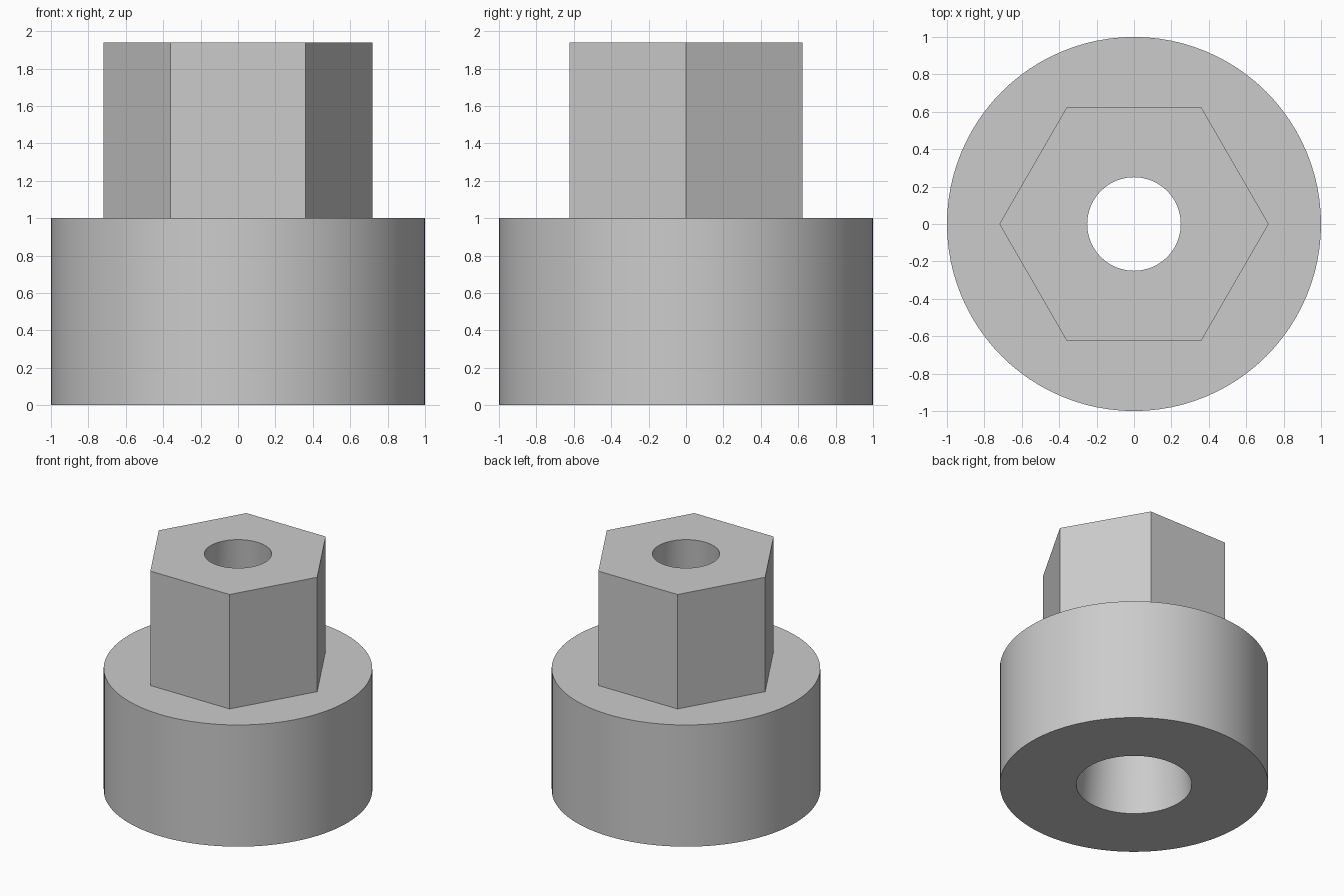
import bpy
import math

cube = bpy.data.objects.get("Cube")
if cube:
    bpy.data.objects.remove(cube, do_unlink=True)

BASE_TOP, TOP = 1.0, 1.94

grey = bpy.data.materials.new("plain_grey")
grey.use_nodes = True
colour = (0.6, 0.6, 0.6, 1)
grey.diffuse_color = colour
grey.node_tree.nodes["Principled BSDF"].inputs["Base Color"].default_value = colour


def prism(name, sides, r_low, r_high, z_low, z_high, turn=0):
    bpy.ops.mesh.primitive_cone_add(
        vertices=sides, radius1=r_low, radius2=r_high, depth=z_high - z_low,
        location=(0, 0, (z_low + z_high) / 2), rotation=(0, 0, turn))
    obj = bpy.context.object
    obj.name = name
    obj.data.materials.append(grey)
    return obj


def combine(target, other, operation):
    mod = target.modifiers.new(operation.lower(), "BOOLEAN")
    mod.operation, mod.solver, mod.object = operation, "EXACT", other
    bpy.context.view_layer.objects.active = target
    bpy.ops.object.modifier_apply(modifier=mod.name)
    bpy.data.objects.remove(other, do_unlink=True)


# Round base with a hexagonal head, corners pointing left and right
body = prism("hex_headed_base", 96, 1, 1, 0, BASE_TOP)
head = prism("hex_head", 6, 0.72, 0.72, BASE_TOP - 0.2, TOP, math.pi / 6)
combine(body, head, "UNION")

# Tapered bore through the whole part, wider at the bottom
R_LOW, R_HIGH, EXTRA = 0.43, 0.25, 0.1
flare = (R_LOW - R_HIGH) / TOP * EXTRA
bore = prism("bore_cutter", 96, R_LOW + flare, R_HIGH - flare, -EXTRA, TOP + EXTRA)
combine(body, bore, "DIFFERENCE")

# Smooth round walls, crisp edges
bpy.ops.object.select_all(action="DESELECT")
body.select_set(True)
bpy.context.view_layer.objects.active = body
bpy.ops.object.shade_smooth_by_angle(angle=math.radians(30))
